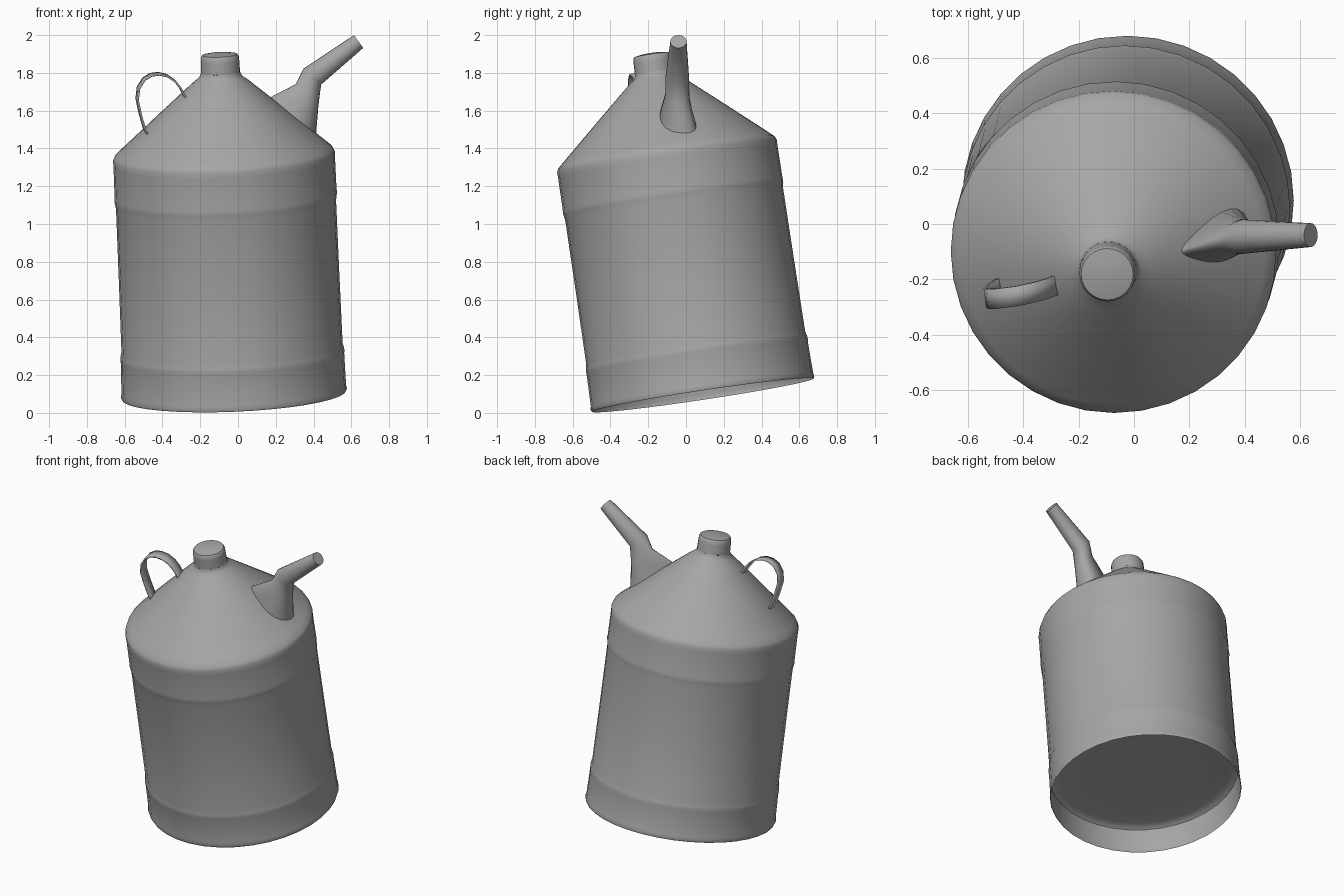
import bpy, bmesh
from math import cos, sin, pi
from mathutils import Vector

if "Cube" in bpy.data.objects:
    bpy.data.objects.remove(bpy.data.objects["Cube"])

AXIS = Vector((-0.042, -0.15, 1)).normalized()
BASE = Vector((-0.021, 0.089, 0.094))
TILT = Vector((0, 0, 1)).rotation_difference(AXIS).to_matrix()

# Dull grey metal
METAL = bpy.data.materials.new("grey_metal")
METAL.diffuse_color = (0.38, 0.38, 0.38, 1)
METAL.use_nodes = True
METAL.node_tree.nodes["Principled BSDF"].inputs["Base Color"].default_value = METAL.diffuse_color


def make(name, rings, closed=True, cap=False, angle=40):
    """Skin a list of point rings into one object."""
    bm = bmesh.new()
    rows = [[bm.verts.new(p) for p in ring] for ring in rings]
    n = len(rows[0])
    for a, b in zip(rows, rows[1:]):
        for i in range(n if closed else n - 1):
            j = (i + 1) % n
            bm.faces.new((a[i], a[j], b[j], b[i]))
    if cap:
        bm.faces.new(rows[-1])
    bmesh.ops.recalc_face_normals(bm, faces=bm.faces)
    mesh = bpy.data.meshes.new(name)
    bm.to_mesh(mesh)
    bm.free()
    mesh.materials.append(METAL)
    ob = bpy.data.objects.new(name, mesh)
    bpy.context.collection.objects.link(ob)
    bpy.ops.object.select_all(action='DESELECT')
    ob.select_set(True)
    bpy.context.view_layer.objects.active = ob
    bpy.ops.object.shade_smooth_by_angle(angle=angle * pi / 180)
    return ob


def lathe(name, profile, cap=False, n=36):
    """Turn (radius, height) pairs about the leaning axis."""
    rings = [[BASE + TILT @ Vector((r * cos(2 * pi * i / n), r * sin(2 * pi * i / n), h))
              for i in range(n)] for r, h in profile]
    return make(name, rings, cap=cap)


def loft(name, sections, n=24):
    """Skin teardrop ellipses: two opposite points, half width in y, narrowing at the first point."""
    rings = []
    for a, b, w, k in sections:
        a, b = Vector(a), Vector(b)
        mid, half = (a + b) / 2, (a - b) / 2
        ring = []
        for i in range(n):
            c, s = cos(2 * pi * i / n), sin(2 * pi * i / n)
            ring.append(mid + half * c + Vector((0, w * s * (1 - k * c), 0)))
        rings.append(ring)
    return make(name, rings, cap=True, angle=60)


# Can: skirt, soft pressed bands, shoulder, cone and neck
lathe("can_body", [
    (0.594, 0.0), (0.599, 0.012), (0.595, 0.03), (0.592, 0.20), (0.594, 0.215),
    (0.592, 0.23), (0.586, 0.255), (0.584, 0.65), (0.583, 1.02), (0.588, 1.05),
    (0.590, 1.065), (0.588, 1.08), (0.587, 1.25), (0.588, 1.28), (0.580, 1.30),
    (0.55, 1.327), (0.34, 1.512), (0.15, 1.678), (0.118, 1.703), (0.107, 1.717), (0.104, 1.73)])

# Screw cap with a slightly domed top
lathe("cap", [(0.104, 1.73), (0.102, 1.79), (0.101, 1.812), (0.094, 1.824), (0.05, 1.832), (0.004, 1.834)],
      cap=True, n=24)

# Recessed floor inside the skirt
lathe("floor", [(0.591, 0.175), (0.575, 0.185), (0.54, 0.19), (0.3, 0.194), (0.004, 0.195)], cap=True)

# Spout: flared root, elbow and tapering tube
loft("spout", [
    ((0.16, -0.105, 1.56), (0.41, -0.01, 1.37), 0.088, 0.55),
    ((0.14, -0.105, 1.655), (0.413, -0.012, 1.47), 0.083, 0.55),
    ((0.305, -0.06, 1.74), (0.426, -0.035, 1.63), 0.062, 0.2),
    ((0.346, -0.05, 1.822), (0.440, -0.042, 1.738), 0.062, 0),
    ((0.614, -0.04, 2.0), (0.663, -0.04, 1.932), 0.043, 0)])

# Strap handle
path = [(-0.46, -0.225, 1.44), (-0.494, -0.235, 1.50), (-0.517, -0.25, 1.58), (-0.534, -0.265, 1.66),
        (-0.527, -0.27, 1.72), (-0.498, -0.27, 1.767), (-0.460, -0.265, 1.790), (-0.420, -0.26, 1.795),
        (-0.375, -0.25, 1.785), (-0.335, -0.24, 1.758), (-0.305, -0.23, 1.72), (-0.28, -0.22, 1.67),
        (-0.265, -0.215, 1.63)]
SIDE = Vector((-0.12, 0.98, 0.14)).normalized() * 0.036
handle = make("handle", [[Vector(p) - SIDE, Vector(p) + SIDE] for p in path], closed=False, angle=50)
mod = handle.modifiers.new("thickness", 'SOLIDIFY')
mod.thickness = 0.01
mod.offset = 0
